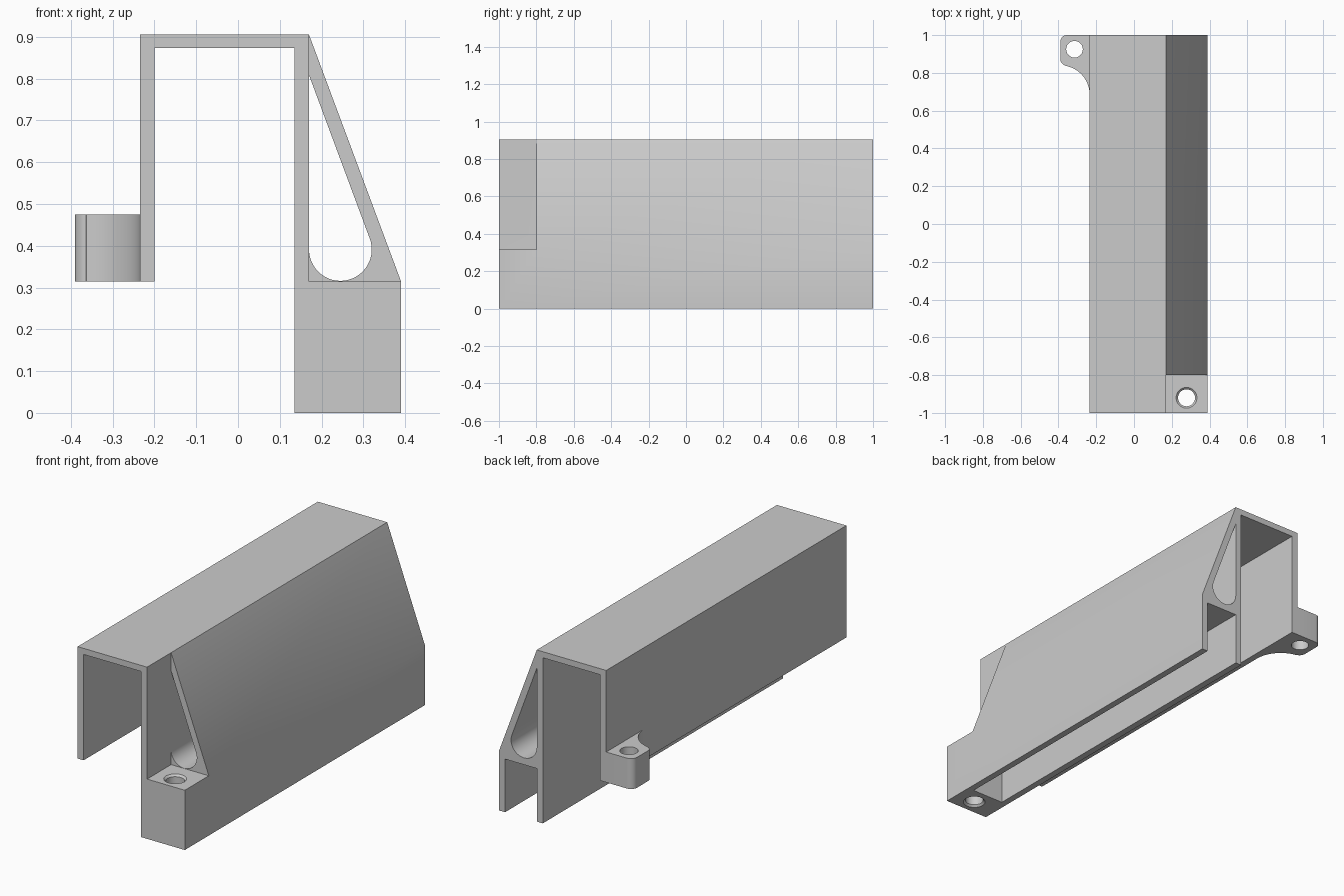
import bpy
import bmesh
from math import sin, cos, pi, radians

cube = bpy.data.objects.get("Cube")
if cube:
    bpy.data.objects.remove(cube, do_unlink=True)

grey = bpy.data.materials.new("plain grey")
grey.use_nodes = True
grey.diffuse_color = (0.6, 0.6, 0.6, 1)
grey.node_tree.nodes["Principled BSDF"].inputs["Base Color"].default_value = (0.6, 0.6, 0.6, 1)


def arc(cx, cy, r, start, end, steps=12):
    """Points on an arc, angles in degrees."""
    angles = [radians(start + (end - start) * i / steps) for i in range(steps + 1)]
    return [(cx + r * cos(a), cy + r * sin(a)) for a in angles]


def loft(name, rings):
    """Closed solid through rings of matching points."""
    bm = bmesh.new()
    loops = [[bm.verts.new(p) for p in ring] for ring in rings]
    n = len(loops[0])
    for low, high in zip(loops, loops[1:]):
        for i in range(n):
            j = (i + 1) % n
            bm.faces.new((low[i], low[j], high[j], high[i]))
    bm.faces.new(loops[0])
    bm.faces.new(loops[-1])
    bmesh.ops.recalc_face_normals(bm, faces=bm.faces)
    mesh = bpy.data.meshes.new(name)
    bm.to_mesh(mesh)
    bm.free()
    mesh.materials.append(grey)
    obj = bpy.data.objects.new(name, mesh)
    bpy.context.collection.objects.link(obj)
    return obj


def along_y(name, profile, y0, y1):
    return loft(name, [[(x, y, z) for x, z in profile] for y in (y0, y1)])


def along_z(name, profile, z0, z1):
    return loft(name, [[(x, y, z) for x, y in profile] for z in (z0, z1)])


def rect(x0, x1, z0, z1):
    return [(x0, z0), (x1, z0), (x1, z1), (x0, z1)]


def combine(target, tool, operation):
    """Apply a boolean and remove the helper."""
    tool.hide_render = True
    mod = target.modifiers.new(tool.name, "BOOLEAN")
    mod.operation = operation
    mod.solver = "EXACT"
    mod.object = tool
    bpy.context.view_layer.objects.active = target
    bpy.ops.object.modifier_apply(modifier=mod.name)
    bpy.data.objects.remove(tool, do_unlink=True)


END, BASE, TOP, WALL = 1.0, 0.315, 0.905, 0.17

# Channel cover with the sloped side housing
cover = along_y("channel_cover", [
    (-0.235, BASE), (-0.235, TOP), (WALL, TOP), (0.39, BASE), (0.39, 0),
    (0.135, 0), (0.135, 0.873), (-0.2, 0.873), (-0.2, BASE)], -END, END)

# Notch above the front mounting block
combine(cover, along_y("front_notch", rect(WALL, 0.5, BASE, 1.1), -1.1, -0.8), "DIFFERENCE")

# Teardrop passage through the sloped housing
slope = 20.5
teardrop = [(WALL, 0.808)] + arc(0.245, 0.391, 0.075, -180, slope, 32)
combine(cover, along_y("teardrop_passage", teardrop, -0.85, 1.1), "DIFFERENCE")

# Lower cavity, open below and at the back
combine(cover, along_y("lower_cavity", rect(WALL, 0.355, -0.1, 0.28), -0.833, 1.1), "DIFFERENCE")

# Rear mounting lug with rounded corners and a concave fillet
lug = ([(-0.22, END)] + arc(-0.355, 0.965, 0.035, 90, 180, 8)
       + arc(-0.355, 0.873, 0.035, 180, 255, 8)
       + arc(-0.39, 0.685, 0.155, 80, 0, 16) + [(-0.22, 0.685)])
combine(cover, along_z("mounting_lug", lug, BASE, 0.475), "UNION")

# Bolt hole in the lug
combine(cover, along_z("lug_hole", arc(-0.315, 0.925, 0.044, 0, 352.5, 47), 0.2, 0.6), "DIFFERENCE")

# Bolt hole in the block, chamfered at both ends
steps = [(-0.02, 0.055), (0, 0.055), (0.01, 0.045),
         (BASE - 0.01, 0.045), (BASE, 0.055), (BASE + 0.02, 0.055)]
rings = [[(x, y, z) for x, y in arc(0.278, -0.92, r, 0, 352.5, 47)] for z, r in steps]
combine(cover, loft("block_hole", rings), "DIFFERENCE")

# Smooth curved faces, keep hard edges
bpy.ops.object.select_all(action="DESELECT")
cover.select_set(True)
bpy.context.view_layer.objects.active = cover
bpy.ops.object.shade_smooth_by_angle(angle=radians(30))
